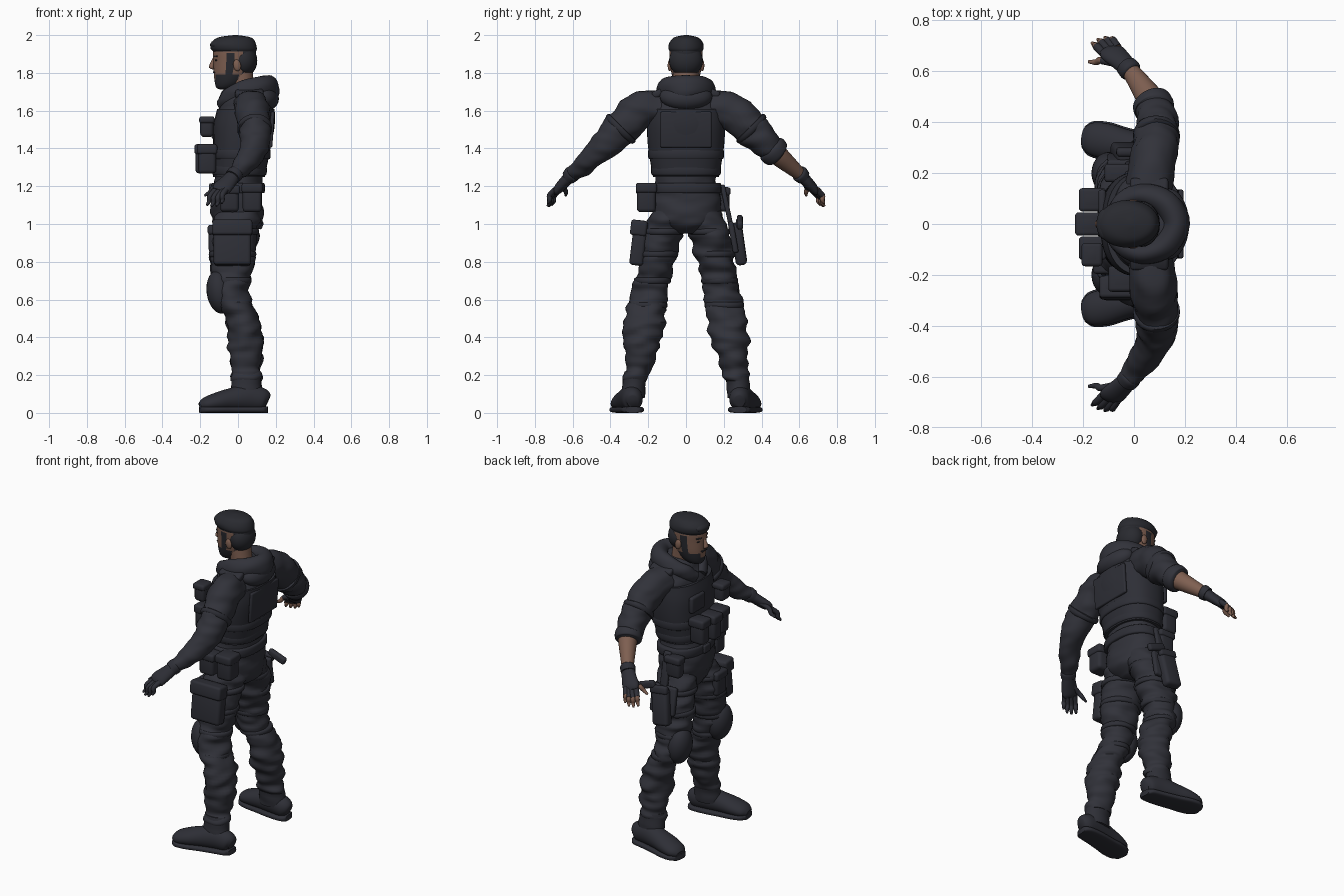
import bpy, bmesh, math
from mathutils import Vector, Matrix, noise

if "Cube" in bpy.data.objects:
    bpy.data.objects.remove(bpy.data.objects["Cube"])


def material(name, colour):
    m = bpy.data.materials.new(name)
    m.use_nodes = True
    m.diffuse_color = (*colour, 1)
    bsdf = m.node_tree.nodes["Principled BSDF"]
    bsdf.inputs["Base Color"].default_value = (*colour, 1)
    bsdf.inputs["Roughness"].default_value = 0.8
    return m


CLOTH = material("charcoal cloth", (0.031, 0.032, 0.042))
GEAR = material("dark gear", (0.027, 0.028, 0.037))
HAIR = material("black hair", (0.022, 0.023, 0.029))
SKIN = material("brown skin", (0.21, 0.115, 0.082))


def finish(name, bm, mats, angle=50):
    bmesh.ops.recalc_face_normals(bm, faces=bm.faces)
    me = bpy.data.meshes.new(name)
    bm.to_mesh(me)
    bm.free()
    for m in mats:
        me.materials.append(m)
    ob = bpy.data.objects.new(name, me)
    bpy.context.collection.objects.link(ob)
    bpy.ops.object.select_all(action='DESELECT')
    ob.select_set(True)
    bpy.context.view_layer.objects.active = ob
    bpy.ops.object.shade_smooth_by_angle(angle=math.radians(angle))
    return ob


def spline(rows, steps):
    """Smooth interpolation through section rows."""
    out = []
    for i in range(len(rows) - 1):
        a, b, c, d = (rows[max(0, min(len(rows) - 1, i + k))] for k in (-1, 0, 1, 2))
        for n in range(steps):
            t = n / steps
            out.append([q + t / 2 * (r - p + t * (2*p - 5*q + 4*r - s + t * (3 * (q - r) + s - p)))
                        for p, q, r, s in zip(a, b, c, d)])
    return out + [list(rows[-1])]


def loft(name, rows, mat, ref=(1, 0, 0), side=1, sides=28, steps=5, square=1.0,
         wrinkle=0.0, rule=None, mats=None, floor=None, level=False):
    """Skin of oval sections (x, y, z, radius along ref, radius across)."""
    rows = spline([(r[0], r[1] * side, *r[2:]) for r in rows], steps)
    pts = [Vector(r[:3]) for r in rows]
    bm, rings = bmesh.new(), []
    for i, r in enumerate(rows):
        t = (pts[min(i + 1, len(pts) - 1)] - pts[max(i - 1, 0)]).normalized()
        if level:
            t = Vector((0, 0, 1))
        u = Vector(ref)
        u = (u - t * u.dot(t)).normalized()
        v = t.cross(u)
        ring = []
        for k in range(sides):
            a = math.tau * k / sides
            c, s = math.cos(a), math.sin(a)
            c, s = (math.copysign(abs(q) ** square, q) for q in (c, s))
            d = u * c * max(r[3], 0.002) + v * s * max(r[4], 0.002)
            p = pts[i] + d
            if wrinkle:
                n = noise.noise(Vector((p.x * 9, p.y * 9, p.z * 24)))
                p += d.normalized() * wrinkle * n
            if floor is not None:
                p.z = max(floor, p.z)
            ring.append(bm.verts.new(p))
        rings.append(ring)
    for a, b in zip(rings, rings[1:]):
        for k in range(sides):
            j = (k + 1) % sides
            bm.faces.new((a[k], a[j], b[j], b[k]))
    bm.faces.new(rings[0])
    bm.faces.new(rings[-1])
    if rule:
        for f in bm.faces:
            f.material_index = rule(f.calc_center_median())
    return finish(name, bm, mats or [mat])


def box(name, at, size, mat=GEAR, turn=(0, 0, 0), bevel=0.014):
    bm = bmesh.new()
    bmesh.ops.create_cube(bm, size=1)
    bmesh.ops.scale(bm, vec=size, verts=bm.verts)
    bmesh.ops.bevel(bm, geom=bm.edges[:], offset=min(bevel, min(size) * 0.4), segments=3,
                    profile=0.5, affect='EDGES')
    rot = [Matrix.Rotation(math.radians(a), 4, ax) for a, ax in zip(turn, 'XYZ')]
    bm.transform(Matrix.Translation(at) @ rot[2] @ rot[1] @ rot[0])
    return finish(name, bm, [mat])


def pouch(name, at, size, turn=(0, 0, 0)):
    """Bag with a slightly wider lid."""
    box(name, at, size, turn=turn, bevel=0.02)
    lid = Vector(at) + Vector((0, 0, size[2] * 0.33))
    box(name + "_lid", lid, (size[0] + 0.012, size[1] + 0.012, size[2] * 0.34), turn=turn)


def ball(name, at, radii, mat, tilt=0):
    bm = bmesh.new()
    bmesh.ops.create_uvsphere(bm, u_segments=24, v_segments=14, radius=1)
    bm.transform(Matrix.Translation(at) @ Matrix.Rotation(math.radians(tilt), 4, 'Y')
                 @ Matrix.Diagonal((*radii, 1)))
    return finish(name, bm, [mat])


# Torso, vest and belt
torso = [(-.01, 0, .95, .08, .07), (0, 0, 1.0, .125, .14), (-.005, 0, 1.07, .137, .18),
         (-.005, 0, 1.16, .132, .178), (.005, 0, 1.25, .125, .163), (.02, 0, 1.4, .14, .188),
         (.032, 0, 1.52, .15, .195), (.042, 0, 1.61, .14, .19), (.05, 0, 1.69, .11, .15),
         (.05, 0, 1.74, .07, .08)]
loft("torso", torso, CLOTH, square=.88, wrinkle=.012, level=True, sides=40)
vest = [(x, y, z, a + .012, b + .012) for x, y, z, a, b in torso[4:8]]
loft("vest", vest, GEAR, square=.82, level=True, sides=40)
for label, z, x, a, b in (("belt", 1.19, 0, .142, .187), ("vest_band_low", 1.285, .008, .144, .184),
                          ("vest_band_high", 1.37, .017, .155, .2)):
    loft(label, [(x, 0, z - .027, a - .006, b - .006), (x, 0, z - .018, a, b),
                 (x, 0, z + .018, a, b), (x, 0, z + .027, a - .006, b - .006)],
         GEAR, square=.85, level=True, sides=40, steps=2)
box("back_panel", (.178, 0, 1.5), (.02, .27, .19), turn=(0, 4, 0))
box("belt_buckle", (-.143, 0, 1.19), (.02, .06, .05))

# Front pouches
for y, x in ((-.095, -.163), (0, -.178), (.095, -.163)):
    pouch("magazine_pouch", (x, y, 1.345), (.095, .08, .155))
pouch("chest_radio_pouch", (-.165, -.12, 1.515), (.07, .08, .11))
box("chest_panel", (-.125, .07, 1.5), (.03, .13, .1))

# Hood and collar
half = [(-.085, .03, 1.63, .035, .025), (-.05, .085, 1.675, .045, .035),
        (.03, .115, 1.705, .055, .042), (.12, .085, 1.715, .068, .05)]
hood = half + [(.165, 0, 1.71, .075, .055)] + [(r[0], -r[1], *r[2:]) for r in half[::-1]]
loft("hood_roll", hood, CLOTH, ref=(0, 0, 1), wrinkle=.006)
ball("hood_drape", (.135, 0, 1.675), (.085, .14, .07), CLOTH, 30)

# Head: hair over the crown and nape, beard along the jaw
def head_colour(p):
    beard = p.z < 1.795 and p.x < .0 and not (p.x < -.1 and 1.765 < p.z and abs(p.y) < .025)
    sideburn = -.065 < p.x < -.025 and p.z < 1.9
    nape = p.x > .02 and p.z > 1.785
    return 1 if beard or sideburn or nape or p.z > 1.915 else 0


loft("neck", [(.05, 0, 1.61, .075, .075), (.03, 0, 1.7, .062, .064), (.01, 0, 1.8, .068, .066)], SKIN)
loft("head", [(-.07, 0, 1.712, .025, .02), (-.062, 0, 1.722, .052, .042), (-.045, 0, 1.75, .078, .062),
              (-.028, 0, 1.8, .1, .077), (-.02, 0, 1.86, .11, .084), (-.018, 0, 1.92, .114, .087),
              (-.018, 0, 1.96, .1, .077), (-.016, 0, 1.988, .06, .05), (-.015, 0, 1.994, .01, .01)],
     SKIN, sides=48, steps=7, level=True, rule=head_colour, mats=[SKIN, HAIR])
loft("hair_cap", [(-.018, 0, 1.912, .112, .085), (-.022, 0, 1.93, .122, .093), (-.025, 0, 1.96, .118, .088),
                  (-.018, 0, 1.988, .085, .062), (-.012, 0, 2.0, .01, .01)], HAIR, level=True, wrinkle=.004)
ball("nape_hair", (.03, 0, 1.865), (.072, .09, .085), HAIR)
ball("quiff", (-.115, 0, 1.951), (.033, .06, .024), HAIR, -12)
loft("nose", [(-.122, 0, 1.885, .008, .008), (-.135, 0, 1.85, .013, .012), (-.14, 0, 1.828, .013, .017),
              (-.128, 0, 1.817, .004, .008)], SKIN, level=True, sides=12)
box("moustache", (-.127, 0, 1.803), (.012, .05, .009), HAIR)
for s in (1, -1):
    ball("ear", (-.005, s * .086, 1.84), (.02, .011, .031), SKIN, -10)
    box("eyebrow", (-.117, s * .038, 1.888), (.012, .036, .009), HAIR, (0, 0, s * -24))
    ball("eye", (-.114, s * .036, 1.867), (.008, .014, .006), HAIR)

# Arms: the +y forearm is bare, the other is fully sleeved
arm = [(.06, .14, 1.62, .09, .085), (.075, .24, 1.6, .09, .098), (.088, .33, 1.52, .085, .098),
       (.09, .4, 1.45, .08, .083), (.075, .47, 1.38, .07, .07), (.03, .54, 1.318, .055, .056),
       (-.02, .61, 1.258, .04, .04)]
fingers = [(-.115, .665, 1.185, -.165, .712, 1.1), (-.098, .68, 1.178, -.142, .726, 1.093),
           (-.08, .69, 1.176, -.115, .733, 1.095), (-.064, .692, 1.182, -.088, .732, 1.11)]
for s in (1, -1):
    bare = s == 1
    sleeve = arm[:5] if bare else arm
    loft("sleeve", sleeve, CLOTH, side=s, wrinkle=.014, steps=8)
    if bare:
        loft("bare_forearm", [(x, y, z, a * .82, b * .82) for x, y, z, a, b in arm[3:]], SKIN, side=s)
        loft("rolled_cuff", [(.083, .445, 1.405, .07, .07), (.08, .455, 1.395, .08, .08),
                             (.068, .478, 1.372, .077, .077), (.064, .486, 1.365, .06, .06)], CLOTH)
    box("shoulder_pad", (.08, s * .315, 1.597), (.115, .13, .035), turn=(s * -42, 0, 0))
    box("shoulder_strap", (.06, s * .15, 1.69), (.15, .06, .04), turn=(s * -22, 0, 0))
    loft("arm_band", [(.088, .335, 1.515, .08, .09), (.088, .34, 1.51, .092, .104),
                      (.089, .355, 1.495, .09, .1), (.089, .36, 1.49, .08, .085)], GEAR, side=s, steps=2)
    # Gloved hand
    loft("glove_cuff", [(-.008, .595, 1.272, .036, .036), (-.014, .602, 1.266, .044, .044),
                        (-.03, .62, 1.248, .043, .04)], GEAR, side=s)
    loft("palm", [(-.018, .605, 1.262, .036, .034), (-.05, .64, 1.225, .044, .03),
                  (-.085, .672, 1.19, .05, .026), (-.098, .685, 1.172, .038, .016)], GEAR, side=s)
    thumb = (-.06, .63, 1.222, -.178, .637, 1.15)
    for i, f in enumerate(fingers + [thumb]):
        a, b = Vector(f[:3]), Vector(f[3:])
        bend = a.lerp(b, .5) + Vector((-.008, .01, .006))
        near = a.lerp(b, .75)
        label = "thumb" if i == 4 else "finger"
        loft(label, [(*a, .015, .015), (*bend, .014, .014), (*near, .012, .012), (*b, .006, .006)],
             SKIN if bare else GEAR, side=s, sides=12, steps=4)
        if bare:
            loft(label + "_glove", [(*a, .017, .017), (*bend, .016, .016)], GEAR, side=s, sides=12)

# Legs, knee pads and boots
leg = [(0, .08, 1.1, .11, .08), (-.012, .112, 1.0, .122, .102), (-.025, .14, .9, .122, .108),
       (-.032, .16, .8, .114, .1), (-.035, .178, .7, .1, .092), (-.025, .198, .6, .088, .1),
       (.03, .218, .48, .086, .106), (.042, .232, .36, .09, .098), (.04, .252, .25, .08, .073),
       (.045, .268, .17, .078, .062)]
foot = [(.158, .282, .06, .035, .03), (.13, .282, .07, .06, .052), (.05, .292, .08, .07, .06),
        (-.04, .31, .07, .06, .064), (-.11, .325, .058, .05, .07), (-.17, .337, .045, .038, .062),
        (-.2, .342, .035, .02, .035)]
for s in (1, -1):
    loft("trouser_leg", leg, CLOTH, side=s, wrinkle=.022, steps=8, level=True)
    loft("boot_shaft", [(.045, .283, .08, .09, .062), (.045, .277, .14, .08, .062),
                        (.042, .265, .22, .076, .062)], GEAR, side=s, level=True, wrinkle=.006)
    loft("boot_foot", foot, GEAR, ref=(0, 0, 1), side=s, floor=.012)
    loft("boot_sole", [(x, y, .017, .017, w + .006) for x, y, z, h, w in foot], GEAR,
         ref=(0, 0, 1), side=s, square=.6, floor=0)
    ball("knee_pad", (-.098, s * .2, .64), (.068, .083, .115), GEAR, -8)
    for z, x, y, a, b in ((.57, -.015, .203, .09, .104), (.7, -.035, .178, .106, .097),
                          (.84, -.029, .153, .125, .111), (.96, -.018, .123, .128, .112)):
        loft("leg_strap", [(x, y, z - .016, a - .008, b - .008), (x, y, z - .01, a, b),
                           (x, y, z + .01, a, b), (x, y, z + .016, a - .008, b - .008)],
             GEAR, side=s, steps=2, level=True)

# Hip and thigh gear
pouch("hip_pouch_front", (-.045, -.215, 1.135), (.1, .09, .14))
pouch("hip_pouch_back", (.075, -.21, 1.14), (.1, .1, .155))
pouch("thigh_pouch", (-.03, -.25, .9), (.2, .075, .24), (-7, 0, 0))
pouch("thigh_front_pouch", (-.125, -.14, .92), (.06, .1, .15))
box("holster", (-.025, .28, .895), (.11, .06, .22), turn=(8, 8, 0), bevel=.02)
box("holster_plate", (-.02, .25, .93), (.17, .03, .17), turn=(10, 0, 0))
box("holster_strap", (-.01, .215, 1.1), (.05, .025, .22), turn=(12, 0, 0))
box("pistol_slide", (-.01, .283, 1.0), (.12, .035, .05), turn=(8, 8, 0))
box("pistol_grip", (.075, .285, 1.01), (.12, .032, .045), turn=(0, 20, 0))
pouch("side_pouch", (-.06, .2, 1.13), (.1, .06, .13))
